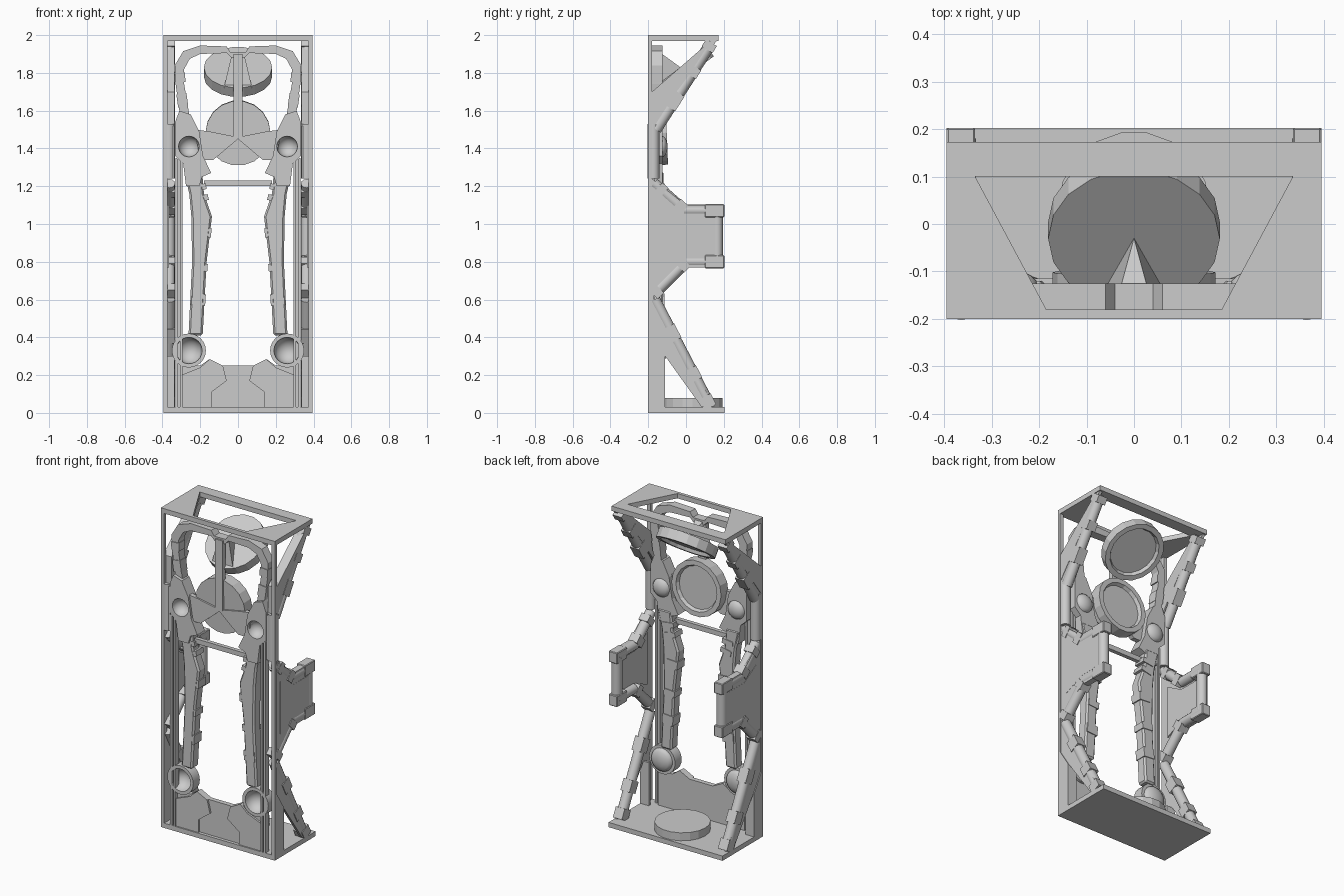
import bpy, bmesh
from math import sin, cos, pi, radians
from mathutils import Vector, Matrix

if "Cube" in bpy.data.objects:
    bpy.data.objects.remove(bpy.data.objects["Cube"])


def finish(name, bm, mirror=False, bevel=0, smooth=False):
    bmesh.ops.remove_doubles(bm, verts=bm.verts, dist=1e-5)
    bmesh.ops.recalc_face_normals(bm, faces=bm.faces)
    me = bpy.data.meshes.new(name)
    bm.to_mesh(me)
    bm.free()
    ob = bpy.data.objects.new(name, me)
    bpy.context.collection.objects.link(ob)
    if bevel:
        m = ob.modifiers.new("bevel", 'BEVEL')
        m.width, m.segments = bevel, 1
    if mirror:
        ob.modifiers.new("mirror", 'MIRROR')
    if smooth:
        bpy.context.view_layer.objects.active = ob
        ob.select_set(True)
        bpy.ops.object.shade_smooth_by_angle(angle=radians(35))
        ob.select_set(False)
    return ob


def prism(name, pts, axis, a, b, hole=None, **kw):
    """Extrude a 2D outline along an axis; hole has the same point count."""
    bm = bmesh.new()

    def ring(points, d):
        to3 = {'x': lambda u, v: (d, u, v), 'y': lambda u, v: (u, d, v), 'z': lambda u, v: (u, v, d)}[axis]
        return [bm.verts.new(to3(*p)) for p in points]

    def strip(r, s):
        for i in range(len(r)):
            j = (i + 1) % len(r)
            bm.faces.new((r[i], r[j], s[j], s[i]))
    r, s = ring(pts, a), ring(pts, b)
    strip(r, s)
    if hole:
        h, k = ring(hole, a), ring(hole, b)
        strip(h, k)
        strip(r, h)
        strip(s, k)
    else:
        bm.faces.new(r)
        bm.faces.new(s)
    return finish(name, bm, **kw)


def box(name, x0, x1, y0, y1, z0, z1, **kw):
    return prism(name, [(x0, y0), (x1, y0), (x1, y1), (x0, y1)], 'z', z0, z1, **kw)


def lathe(name, centre, axis, profile, n, **kw):
    bm = bmesh.new()
    rings = [[bm.verts.new((r * cos(2 * pi * i / n), r * sin(2 * pi * i / n), h)) for i in range(n)]
             for r, h in profile]
    for r, s in zip(rings, rings[1:]):
        for i in range(n):
            j = (i + 1) % n
            bm.faces.new((r[i], r[j], s[j], s[i]))
    q = Vector(axis).to_track_quat('Z', 'Y').to_matrix().to_4x4()
    bm.transform(Matrix.Translation(centre) @ q)
    return finish(name, bm, **kw)


def beam(name, p, q, r, n=12, **kw):
    p, q = Vector(p), Vector(q)
    L = (q - p).length
    return lathe(name, p, q - p, [(0, 0), (r, 0), (r, L), (0, L)], n, **kw)


def sleeve(name, p, q, t0, t1, wx, wt):
    """Square collar around part of a beam that lies in a y-z or x-z plane."""
    p, q = Vector(p), Vector(q)
    a, b = p.lerp(q, t0), p.lerp(q, t1)
    bm = bmesh.new()
    bmesh.ops.create_cube(bm, size=1)
    d = (q - p).normalized()
    u = Vector((1, 0, 0)) if abs(d.x) < 1e-4 else Vector((0, 1, 0))
    rot = Matrix((u * wx, d.cross(u) * wt, d * (b - a).length)).transposed().to_4x4()
    bm.transform(Matrix.Translation((a + b) / 2) @ rot)
    return finish(name, bm, mirror=True)


# base and top frame
box("base_plate", -.395, .395, -.2, .203, 0, .03)
prism("top_frame", [(-.395, -.2), (.395, -.2), (.395, .173), (-.395, .173)], 'z', 1.97, 2,
      hole=[(-.185, -.18), (.185, -.18), (.335, .1), (-.335, .1)])
lathe("base_disc", (0, .035, .03), (0, 0, 1), [(0, 0), (.16, 0), (.16, .05), (0, .05)], 18)

# side panels
side = [(-.2, 0), (-.11, 0), (-.11, .3), (.08, .035), (.15, .035), (-.17, .6), (-.17, .63), (0, .77), (.17, .77),
        (.17, 1.1), (0, 1.1), (-.18, 1.24), (-.18, 1.5), (.14, 1.94), (.17, 1.98), (.13, 1.97),
        (-.18, 1.7), (-.18, 2), (-.2, 2)]
prism("side_panel", side, 'x', .372, .39, mirror=True)
box("side_spine", .38, .395, -.2, -.18, 0, 2, mirror=True)
prism("side_foot", [(-.2, .02), (-.11, .02), (-.11, .3), (-.2, .44)], 'x', .38, .395, mirror=True)
box("foot_back", .335, .395, -.125, -.11, .02, .3, mirror=True)
prism("side_inset", [(-.14, .77), (0, .83), (.155, .83), (.155, 1.03), (-.02, 1.03), (-.14, 1.1)],
      'x', .365, .391, mirror=True)
prism("upper_brace", [(-.18, 1.53), (.14, 1.95), (.13, 1.97), (-.18, 1.7)], 'x', .335, .393, mirror=True)
box("side_upright", .335, .393, -.195, -.17, 1.24, 1.52, mirror=True)

# side frame tubes with collars
X = .364
runs = [((-.16, 1.5), (.135, 1.96)), ((-.172, 1.24), (-.172, 1.53)), ((-.172, 1.215), (-.01, 1.072)),
        ((-.01, 1.072), (.18, 1.072)), ((.165, 1.06), (.165, .8)), ((.18, .8), (0, .8)),
        ((0, .8), (-.165, .635)), ((-.167, .6), (.13, .03))]
for (y0, z0), (y1, z1) in runs:
    beam("side_tube", (X, y0, z0), (X, y1, z1), .031, mirror=True, smooth=True)
for k, t0, t1 in [(0, .25, .42), (0, .62, .72), (0, .92, 1), (2, .15, .35), (2, .75, 1), (6, .0, .2), (6, .85, 1.05),
                  (7, .25, .38), (7, .64, .75), (7, .9, 1)]:
    (y0, z0), (y1, z1) = runs[k]
    sleeve("tube_collar", (X, y0, z0), (X, y1, z1), t0, t1, .062, .068)
for z in (1.07, .8):
    box("corner_block", .335, .395, .1, .203, z - .035, z + .035, bevel=.004, mirror=True)

# inner rails and cross bar
box("inner_rail", .295, .308, -.2, -.165, .03, 1.35, mirror=True)
box("inner_rail_outer", .318, .33, -.2, -.165, .03, 1.35, mirror=True)
box("inner_rail_web", .3, .325, -.185, -.17, .03, 1.35, mirror=True)
box("cross_bar", -.18, .18, -.175, -.15, 1.2, 1.23)

# top arch with centre bracket and post
arch = [(.0, 1.91), (.04, 1.91), (.06, 1.94), (.2, 1.945), (.29, 1.915), (.335, 1.84), (.33, 1.74), (.305, 1.56),
        (.255, 1.56), (.285, 1.74), (.285, 1.82), (.255, 1.875), (.2, 1.9), (.06, 1.905), (.035, 1.88), (0, 1.88)]
prism("top_arch", arch, 'y', -.18, -.125, mirror=True)
for a, b in [((.29, 1.62), (.3, 1.69)), ((.305, 1.75), (.308, 1.8))]:
    sleeve("arch_collar", (a[0], -.155, a[1]), (b[0], -.155, b[1]), 0, 1, .06, .054)
box("centre_post", -.025, .025, -.19, -.16, 1.46, 1.9)

# wedge strut resting on the upper dish
bm = bmesh.new()
for v in [(0, -.03, 1.83), (.075, -.155, 1.72), (-.075, -.155, 1.72), (.03, -.14, 1.91), (-.03, -.14, 1.91)]:
    bm.verts.new(v)
bmesh.ops.convex_hull(bm, input=bm.verts)
finish("dish_strut", bm)

# two round dishes, recessed on the rear
for name, c, ax, R, t in [("upper_dish", (0, -.013, 1.805), (0, .6, -.8), .181, .03),
                          ("lower_dish", (0, -.138, 1.482), (0, 1, .04), .172, .036)]:
    lathe(name, c, ax, [(0, -t), (R, -t), (R, t), (R - .03, t), (R - .04, t - .02), (0, t - .02)], 18)
prism("dish_wing", [(.23, 1.5), (.15, 1.49), (0, 1.46), (0, 1.45), (.13, 1.34), (.2, 1.34)],
      'y', -.185, -.155, mirror=True)

# shoulder plates with a hole for the bowl
plate = prism("shoulder_plate", [(.31, 1.6), (.25, 1.58), (.205, 1.49), (.185, 1.36), (.142, 1.27), (.19, 1.25),
                                 (.205, 1.2), (.275, 1.2), (.29, 1.32), (.333, 1.36), (.333, 1.54)],
              'y', -.2, -.125)
cut = beam("cutter", (.26, -.3, 1.41), (.26, 0, 1.41), .058, 24)
m = plate.modifiers.new("hole", 'BOOLEAN')
m.operation, m.object = 'DIFFERENCE', cut
bpy.context.view_layer.objects.active = plate
bpy.ops.object.modifier_apply(modifier="hole")
bpy.data.objects.remove(cut)
plate.modifiers.new("mirror", 'MIRROR')

# hollow bowls, open at the front and domed at the rear
for name, z, r, e, w in [("shoulder_bowl", 1.41, .055, .008, .07), ("ankle_bowl", .33, .07, .02, .065)]:
    inner = [(r * sin(radians(a)), r * cos(radians(a))) for a in range(0, 91, 15)]
    dome = [((r + .002) * sin(radians(a)), w + .033 * cos(radians(a))) for a in (90, 70, 50, 25, 0)]
    lathe(name, (.26, -.2, z), (0, 1, 0), inner + [(r + e, 0), (r + e, w)] + dome, 24, mirror=True, smooth=True)

# legs with collars along the inner edge
prism("leg", [(.285, 1.28), (.19, 1.28), (.18, 1.16), (.138, 1.04), (.166, .8), (.187, .41), (.262, .41),
              (.243, .8), (.247, 1.04), (.258, 1.16)], 'y', -.19, -.12, bevel=.01, mirror=True)
for a, b in [((.207, 1.21), (.203, 1.18)), ((.197, 1.15), (.19, 1.12)), ((.177, .98), (.18, .93)),
             ((.197, .79), (.2, .75)), ((.207, .63), (.211, .57))]:
    sleeve("leg_collar", (a[0], -.152, a[1]), (b[0], -.152, b[1]), 0, 1, .074, .074)

# lower front panel
prism("lower_panel", [(0, .02), (.3, .02), (.3, .25), (.2, .25), (.15, .285), (.08, .25), (0, .25)],
      'y', -.18, -.15, mirror=True)
prism("lower_panel_side", [(.14, .02), (.3, .02), (.3, .2), (.2, .24), (.15, .285), (.08, .25), (.06, .17),
                           (.14, .11)], 'y', -.192, -.175, mirror=True)
